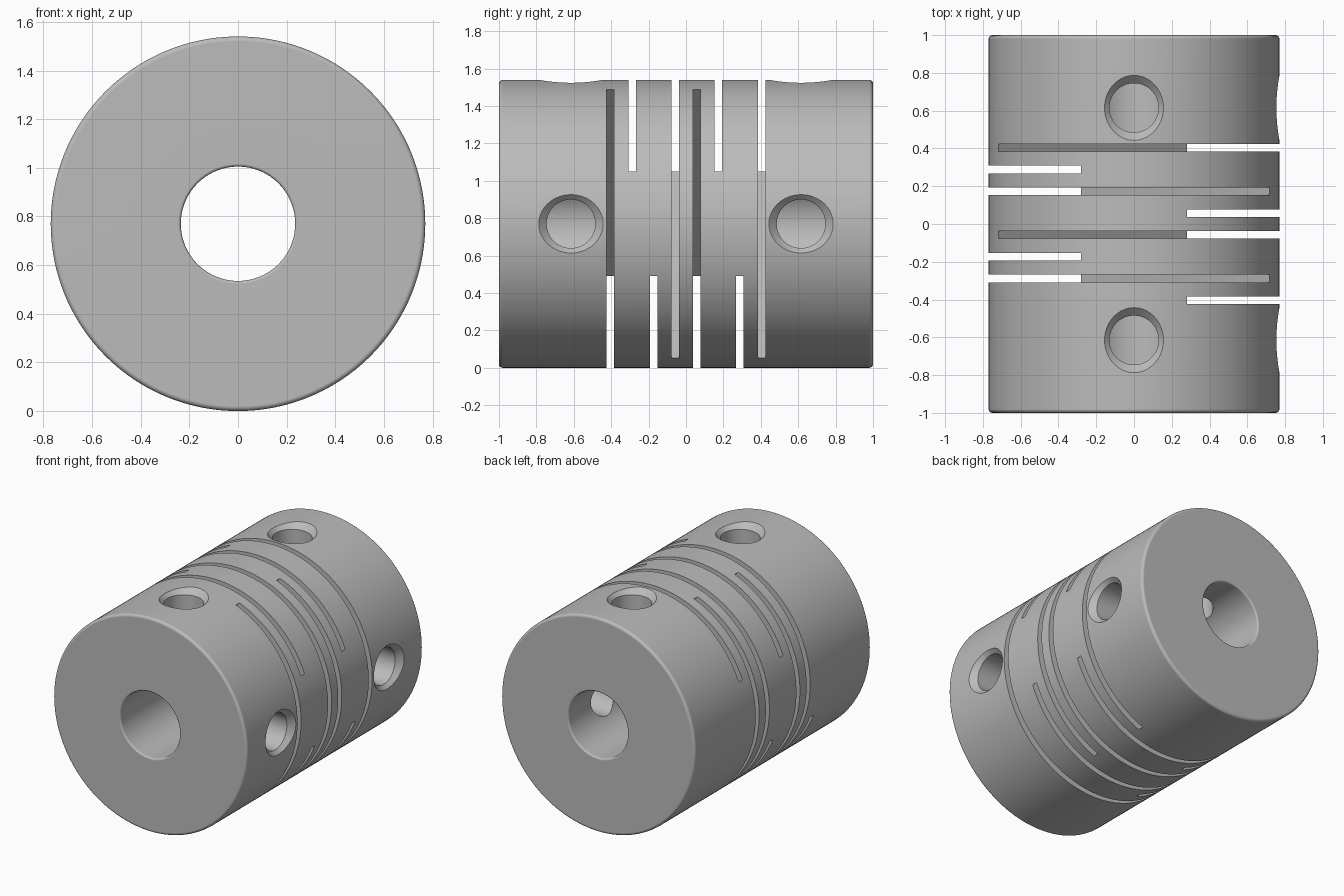
import bpy, bmesh, math
from mathutils import Matrix, Vector

R, BORE, HALF = 0.77, 0.235, 1.0
AXIS_Z = R

cube = bpy.data.objects.get("Cube")
if cube:
    bpy.data.objects.remove(cube, do_unlink=True)

steel = bpy.data.materials.new("plain_grey")
steel.use_nodes = True
grey = (0.5, 0.5, 0.5, 1)
steel.diffuse_color = grey
steel.node_tree.nodes["Principled BSDF"].inputs["Base Color"].default_value = grey


def finish(bm, name, helper=False):
    bmesh.ops.recalc_face_normals(bm, faces=bm.faces)
    mesh = bpy.data.meshes.new(name)
    bm.to_mesh(mesh)
    bm.free()
    mesh.materials.append(steel)
    ob = bpy.data.objects.new(name, mesh)
    bpy.context.collection.objects.link(ob)
    ob.hide_render = helper
    return ob


def revolve(bm, profile, steps, matrix):
    """Spin a closed (radius, height) profile about local z, then place it."""
    part = bmesh.new()
    verts = [part.verts.new((r, 0, h)) for r, h in profile]
    edges = [part.edges.new((v, verts[(i + 1) % len(verts)])) for i, v in enumerate(verts)]
    bmesh.ops.spin(part, geom=verts + edges, cent=(0, 0, 0), axis=(0, 0, 1),
                   angle=math.tau, steps=steps)
    bmesh.ops.remove_doubles(part, verts=part.verts, dist=1e-5)
    bmesh.ops.dissolve_degenerate(part, edges=part.edges, dist=1e-6)
    part.transform(matrix)
    temp = bpy.data.meshes.new("temp")
    part.to_mesh(temp)
    part.free()
    bm.from_mesh(temp)
    bpy.data.meshes.remove(temp)


def fillet(r, h, size, start, steps=4):
    """Quarter arc of profile points centred on (r, h)."""
    return [(r + size * math.cos(a), h + size * math.sin(a))
            for a in (start + math.pi / 2 * i / steps for i in range(steps + 1))]


# Body: a bored cylinder with rounded rims, lying along y
outer, inner = 0.02, 0.012
profile = (fillet(R - outer, -HALF + outer, outer, -math.pi / 2)
           + fillet(R - outer, HALF - outer, outer, 0)
           + fillet(BORE + inner, HALF - inner, inner, math.pi / 2)
           + fillet(BORE + inner, -HALF + inner, inner, math.pi))
bm = bmesh.new()
revolve(bm, profile, 160,
        Matrix.Translation((0, 0, AXIS_Z)) @ Matrix.Rotation(math.pi / 2, 4, 'X'))
body = finish(bm, "coupling_body")

# Slot cutter: eight thin slabs, each leaving a narrow bridge on one diagonal side
bm = bmesh.new()
slot_width, bridge, size = 0.04, 0.309, 2.4
directions = [(1, -1), (-1, 1), (-1, -1), (1, 1)]
for i in range(8):
    dx, dz = directions[i % 4]
    y = -0.404 + i * 0.808 / 7
    normal = Vector((dx, 0, dz)).normalized()
    centre = Vector((0, y, AXIS_Z)) + normal * (size / 2 - bridge)
    bmesh.ops.create_cube(bm, size=1, matrix=Matrix.Translation(centre)
                          @ Matrix.Rotation(math.atan2(dx, dz), 4, 'Y')
                          @ Matrix.Diagonal((size, slot_width, size, 1)))
slots = finish(bm, "slot_cutter", True)

# Screw hole cutter: countersunk holes from the top and the left side into the bore
bm = bmesh.new()
hole, mouth = 0.13, 0.172
screw = [(0, 0.1), (hole, 0.1), (hole, R - (mouth - hole)), (mouth + 0.05, R + 0.05), (0, R + 0.05)]
for y in (-0.615, 0.615):
    for turn in (0, math.pi / 2):
        revolve(bm, screw, 64, Matrix.Translation((0, y, AXIS_Z))
                @ Matrix.Rotation(turn, 4, 'Y'))
# the two holes of each pair meet inside the bore, so keep them apart there
holes = finish(bm, "screw_hole_cutter", True)

# Cut the body and shade it
bpy.ops.object.select_all(action='DESELECT')
bpy.context.view_layer.objects.active = body
body.select_set(True)
for cutter in (slots, holes):
    mod = body.modifiers.new("cut", 'BOOLEAN')
    mod.object = cutter
    mod.operation = 'DIFFERENCE'
    mod.solver = 'EXACT'
    mod.use_self = True
    bpy.ops.object.modifier_apply(modifier=mod.name)
    bpy.data.objects.remove(cutter, do_unlink=True)
bpy.ops.object.shade_smooth_by_angle(angle=math.radians(30))
weighted = body.modifiers.new("even_shading", 'WEIGHTED_NORMAL')
weighted.keep_sharp = True
